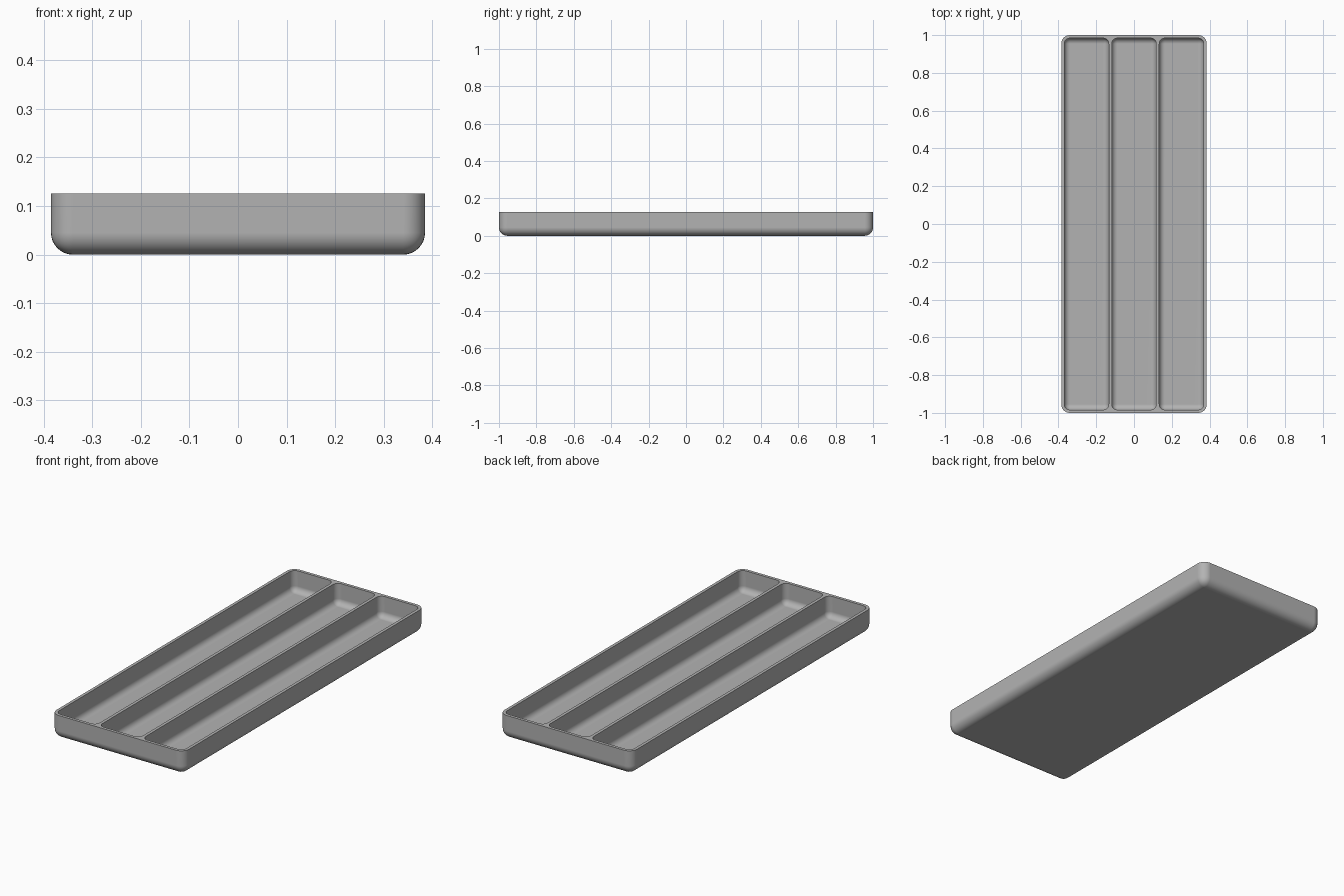
import bpy
import bmesh
from mathutils import Vector

cube = bpy.data.objects.get("Cube")
if cube:
    bpy.data.objects.remove(cube, do_unlink=True)

HALF_X, HALF_Y, HEIGHT = 0.385, 1.0, 0.126
WALL = 0.016

grey = bpy.data.materials.new("light grey plastic")
grey.use_nodes = True
COLOUR = (0.45, 0.45, 0.45, 1)
grey.diffuse_color = COLOUR
grey.node_tree.nodes["Principled BSDF"].inputs["Base Color"].default_value = COLOUR


def rounded_block(name, x0, x1, half_y, z0, z1, radius):
    """Block with rounded upright corners and rounded bottom edges."""
    bm = bmesh.new()
    bmesh.ops.create_cube(bm, size=1)
    size = Vector((x1 - x0, 2 * half_y, z1 - z0))
    centre = Vector(((x0 + x1) / 2, 0, (z0 + z1) / 2))
    for v in bm.verts:
        v.co = v.co * size + centre
    top = z1 - 0.001
    edges = [e for e in bm.edges if min(v.co.z for v in e.verts) < top]
    bmesh.ops.bevel(bm, geom=edges, offset=radius, segments=8,
                    profile=0.5, affect='EDGES')
    bmesh.ops.recalc_face_normals(bm, faces=bm.faces)
    mesh = bpy.data.meshes.new(name)
    bm.to_mesh(mesh)
    bm.free()
    mesh.materials.append(grey)
    obj = bpy.data.objects.new(name, mesh)
    bpy.context.collection.objects.link(obj)
    return obj


# Outer body of the tray
tray = rounded_block("tray", -HALF_X, HALF_X, HALF_Y, 0, HEIGHT, 0.045)
bpy.ops.object.select_all(action='DESELECT')
bpy.context.view_layer.objects.active = tray
tray.select_set(True)

# Three equal long compartments
pocket = (2 * HALF_X - 4 * WALL) / 3
for i in range(3):
    x0 = -HALF_X + WALL + i * (pocket + WALL)
    cutter = rounded_block("compartment_cutter", x0, x0 + pocket,
                           HALF_Y - WALL, WALL, HEIGHT + 0.1, 0.03)
    cutter.hide_render = True
    cut = tray.modifiers.new("compartment", 'BOOLEAN')
    cut.operation = 'DIFFERENCE'
    cut.solver = 'EXACT'
    cut.object = cutter
    bpy.ops.object.modifier_apply(modifier=cut.name)
    bpy.data.objects.remove(cutter, do_unlink=True)

# Smooth fillets, crisp rims
bpy.ops.object.shade_smooth_by_angle(angle=0.6)
weighted = tray.modifiers.new("flat walls", 'WEIGHTED_NORMAL')
weighted.keep_sharp = True
